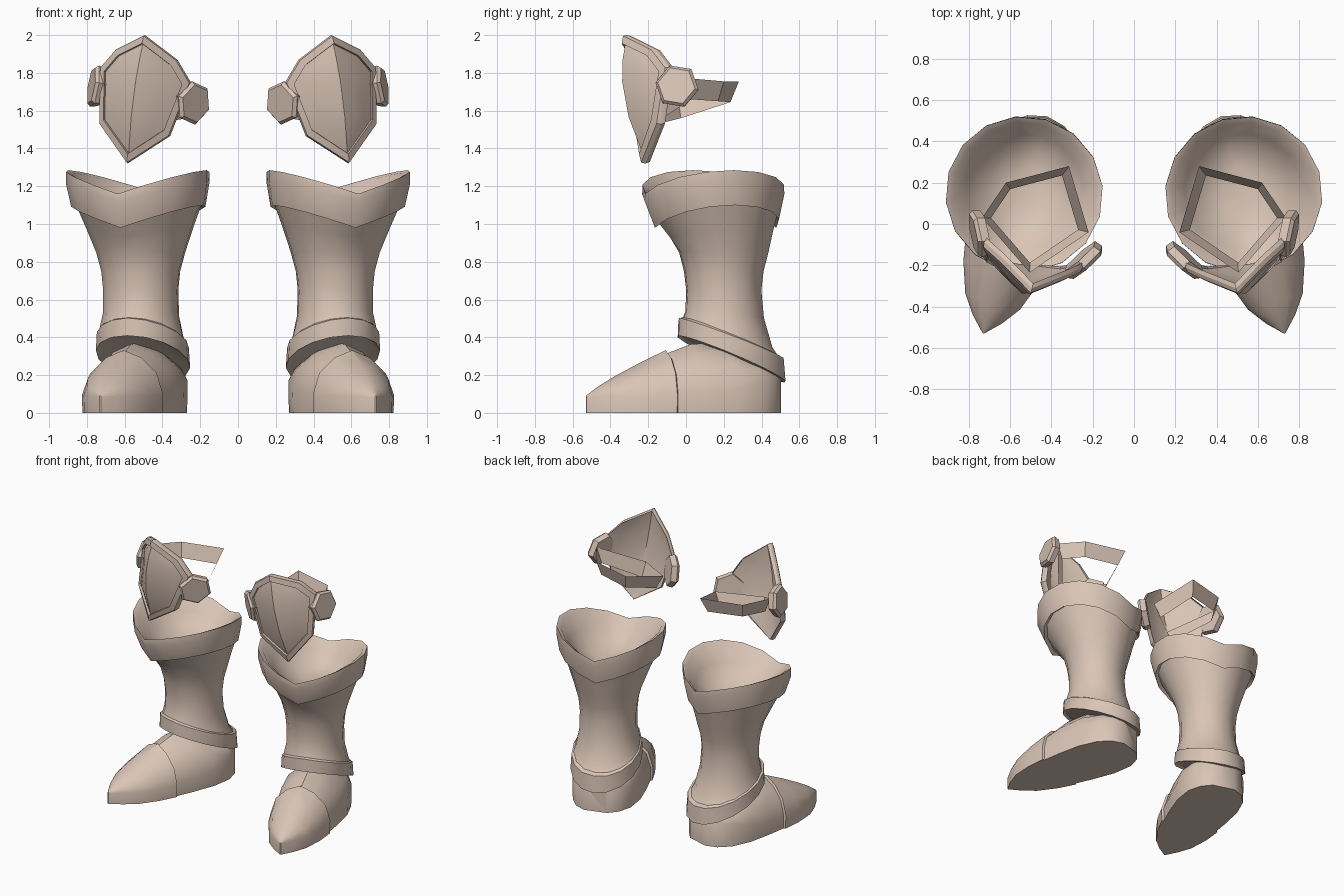
import bpy, bmesh, math
from mathutils import Vector

if "Cube" in bpy.data.objects:
    bpy.data.objects.remove(bpy.data.objects["Cube"])

mat = bpy.data.materials.new("warm_beige")
mat.diffuse_color = (0.70, 0.56, 0.47, 1)
mat.use_nodes = True
mat.node_tree.nodes["Principled BSDF"].inputs["Base Color"].default_value = mat.diffuse_color

YAW = math.radians(16.4)
FWD = Vector((math.sin(YAW), -math.cos(YAW), 0))
SIDE = Vector((math.cos(YAW), math.sin(YAW), 0))
BOOT = Vector((0.515, 0.2, 0))


def boot_pt(u, v, z):
    return BOOT + SIDE * u + FWD * v + Vector((0, 0, z))


def make(name, verts, faces, angle=35):
    """Mesh part mirrored to the other leg."""
    me = bpy.data.meshes.new(name)
    me.from_pydata([tuple(v) for v in verts], [], faces)
    bm = bmesh.new()
    bm.from_mesh(me)
    bmesh.ops.remove_doubles(bm, verts=bm.verts, dist=0.0005)
    bmesh.ops.recalc_face_normals(bm, faces=bm.faces)
    bm.to_mesh(me)
    bm.free()
    me.materials.append(mat)
    ob = bpy.data.objects.new(name, me)
    bpy.context.collection.objects.link(ob)
    bpy.ops.object.select_all(action='DESELECT')
    ob.select_set(True)
    bpy.context.view_layer.objects.active = ob
    bpy.ops.object.shade_smooth_by_angle(angle=math.radians(angle))
    mod = ob.modifiers.new("other_leg", 'MIRROR')
    mod.use_mirror_merge = False
    return ob


def loft(name, rings, caps=(False, False), angle=35):
    n = len(rings[0])
    verts = [p for r in rings for p in r]
    faces = [(i * n + j, i * n + (j + 1) % n, (i + 1) * n + (j + 1) % n, (i + 1) * n + j)
             for i in range(len(rings) - 1) for j in range(n)]
    if caps[0]:
        faces.append(tuple(range(n)))
    if caps[1]:
        faces.append(tuple(range(len(verts) - n, len(verts))))
    return make(name, verts, faces, angle)


def ring(z, ru, rv, cv=0, dip=0, tilt=0, n=16):
    """Oval ring; dip lowers front and back to a V, tilt raises the front."""
    out = []
    for i in range(n):
        a = 2 * math.pi * i / n
        s, c = math.sin(a), math.cos(a)
        out.append(boot_pt(ru * s, cv + rv * c, z - dip * (1 - abs(s)) + tilt * c))
    return out


# shin tube
loft("shin", [
    ring(1.12, 0.340, 0.322, 0.040, dip=0.11),
    ring(0.98, 0.285, 0.278, 0.02, dip=0.05),
    ring(0.85, 0.237, 0.238, 0.0),
    ring(0.75, 0.210, 0.212, 0.0),
    ring(0.65, 0.200, 0.2, 0.0),
    ring(0.52, 0.202, 0.21, -0.005, tilt=0.02),
    ring(0.42, 0.222, 0.242, -0.02, tilt=0.08),
    ring(0.38, 0.234, 0.266, -0.038, tilt=0.10)], angle=50)

# flared cuff with a V at front and back, closed inside by a bowl
loft("cuff", [
    ring(1.12, 0.330, 0.31, 0.040, dip=0.11),
    ring(1.10, 0.360, 0.335, 0.045, dip=0.12),
    ring(1.22, 0.382, 0.378, 0.058, dip=0.10),
    ring(1.285, 0.382, 0.376, 0.058, dip=0.125),
    ring(1.27, 0.350, 0.345, 0.055, dip=0.135),
    ring(1.16, 0.285, 0.28, 0.045, dip=0.09),
    ring(1.06, 0.19, 0.185, 0.03, dip=0.04),
    ring(1.01, 0.09, 0.09, 0.02)], caps=(False, True), angle=45)

# slanted ankle band with a closed underside
loft("ankle_band", [
    ring(0.405, 0.218, 0.245, -0.025, tilt=0.10),
    ring(0.385, 0.240, 0.285, -0.04, tilt=0.108, dip=-0.01),
    ring(0.285, 0.246, 0.292, -0.043, tilt=0.124),
    ring(0.292, 0.222, 0.266, -0.04, tilt=0.124)], caps=(False, True))


# foot cross-sections: distance forward, half width, side height, ridge height
def foot_ring(v, w, hs, hr):
    half = [(0.985, 0), (1, hs), (0.84, hs + 0.48 * (hr - hs)), (0.45, hs + 0.83 * (hr - hs))]
    pts = [(w * k, z) for k, z in half] + [(0, hr)] + [(-w * k, z) for k, z in reversed(half)]
    return [boot_pt(u, v, z) for u, z in pts]


loft("foot", [foot_ring(*s) for s in (
    (0.34, 0.200, 0.095, 0.305), (0.18, 0.222, 0.105, 0.365), (0.0, 0.236, 0.13, 0.37),
    (-0.15, 0.215, 0.17, 0.30), (-0.24, 0.16, 0.19, 0.25), (-0.29, 0.085, 0.19, 0.2))],
    caps=(True, True))

loft("toe_cap", [foot_ring(*s) for s in (
    (0.76, 0.004, 0.085, 0.092), (0.69, 0.073, 0.09, 0.142), (0.60, 0.138, 0.09, 0.195),
    (0.45, 0.192, 0.092, 0.272), (0.32, 0.217, 0.1, 0.332), (0.31, 0.202, 0.095, 0.316))],
    caps=(True, False))

# knee frame: yawed outward and rolled
KY, KR = math.radians(14.5), math.radians(9.4)
KF = Vector((math.sin(KY), -math.cos(KY), 0))
K0 = Vector((math.cos(KY), math.sin(KY), 0))
UP = Vector((0, 0, 1))
KS = K0 * math.cos(KR) + UP * math.sin(KR)
KU = UP * math.cos(KR) - K0 * math.sin(KR)
KNEE = Vector((0.49, -0.09, 1.685))


def knee_pt(u, f, w):
    return KNEE + KS * u + KF * f + KU * w


# knee guard border outline, right half from apex to lower point
half = [(0, 0.22, 0.32), (0.17, 0.11, 0.215), (0.25, 0.06, 0.105),
        (0.195, 0.105, -0.19), (0, 0.15, -0.37)]
outline = half + [(-u, f, w) for u, f, w in half[-2:0:-1]]


def border(scale, push):
    return [knee_pt(u * scale, f + push + (1 - scale) * abs(u) * 0.6, w * scale)
            for u, f, w in outline]


loft("knee_border", [border(0.975, -0.03), border(1.0, -0.005), border(0.985, 0.018),
                     border(0.86, 0.027), border(0.845, 0.006)], angle=25)


def plate(name, scale, push, ridge_f):
    """Ridged shell spanning the border, with a crease down the middle."""
    edge = [(u * scale, f + push + 0.08 * u, w * scale) for u, f, w in half]
    ridge = [edge[0]] + [(0, f, w) for f, w in zip(ridge_f, (0.19, 0.07, -0.12))] + [edge[-1]]
    verts, faces = [], []
    for sgn in (1, -1):
        base = len(verts)
        for a, b in zip(ridge, edge):
            for t in (0, 0.35, 0.7, 1):
                p = Vector(a).lerp(Vector(b), t)
                bulge = 0.05 * t * (1 - t) * abs(b[0]) / 0.2
                verts.append(knee_pt(sgn * p.x, p.y + bulge, p.z))
        faces += [(k, k + 1, k + 5, k + 4) for i in range(4) for j in range(3)
                  for k in (base + i * 4 + j,)]
    make(name, verts, faces, 28)


plate("knee_plate", 0.85, 0.008, (0.245, 0.253, 0.226))
plate("knee_lining", 0.975, -0.03, (0.20, 0.205, 0.18))

# hexagonal side bosses
for sgn, label, turn in ((1, "outer", 25), (-1, "inner", 33)):
    t = math.radians(turn)
    nrm = (KS * sgn * math.cos(t) + KF * math.sin(t)).normalized()
    side = nrm.cross(KU).normalized()
    top = side.cross(nrm)
    mid = knee_pt(0.266 * sgn, 0.022, 0)

    def hexagon(r, d):
        angles = [i * math.pi / 3 + sgn * math.radians(17) for i in range(6)]
        return [mid + nrm * d + side * r * math.sin(a) + top * r * math.cos(a) for a in angles]
    loft(label + "_boss", [hexagon(0.108, -0.03), hexagon(0.118, 0.01), hexagon(0.102, 0.028)],
         caps=(True, True), angle=20)

# strap ring behind the knee: x, y, top height, bottom height
path = [(0.735, 0.03, 1.77, 1.66), (0.62, 0.20, 1.755, 1.65), (0.315, 0.28, 1.755, 1.645),
        (0.22, -0.04, 1.66, 1.56), (0.505, -0.235, 1.62, 1.52)]
strap = []
for x, y, zt, zb in path:
    strap += [(x, y, zt), (x + (0.5 - x) * 0.18, y + (0.03 - y) * 0.18, zb)]
n = len(strap)
make("knee_strap", strap, [(i, (i + 2) % n, (i + 3) % n, i + 1) for i in range(0, n, 2)], 30)
